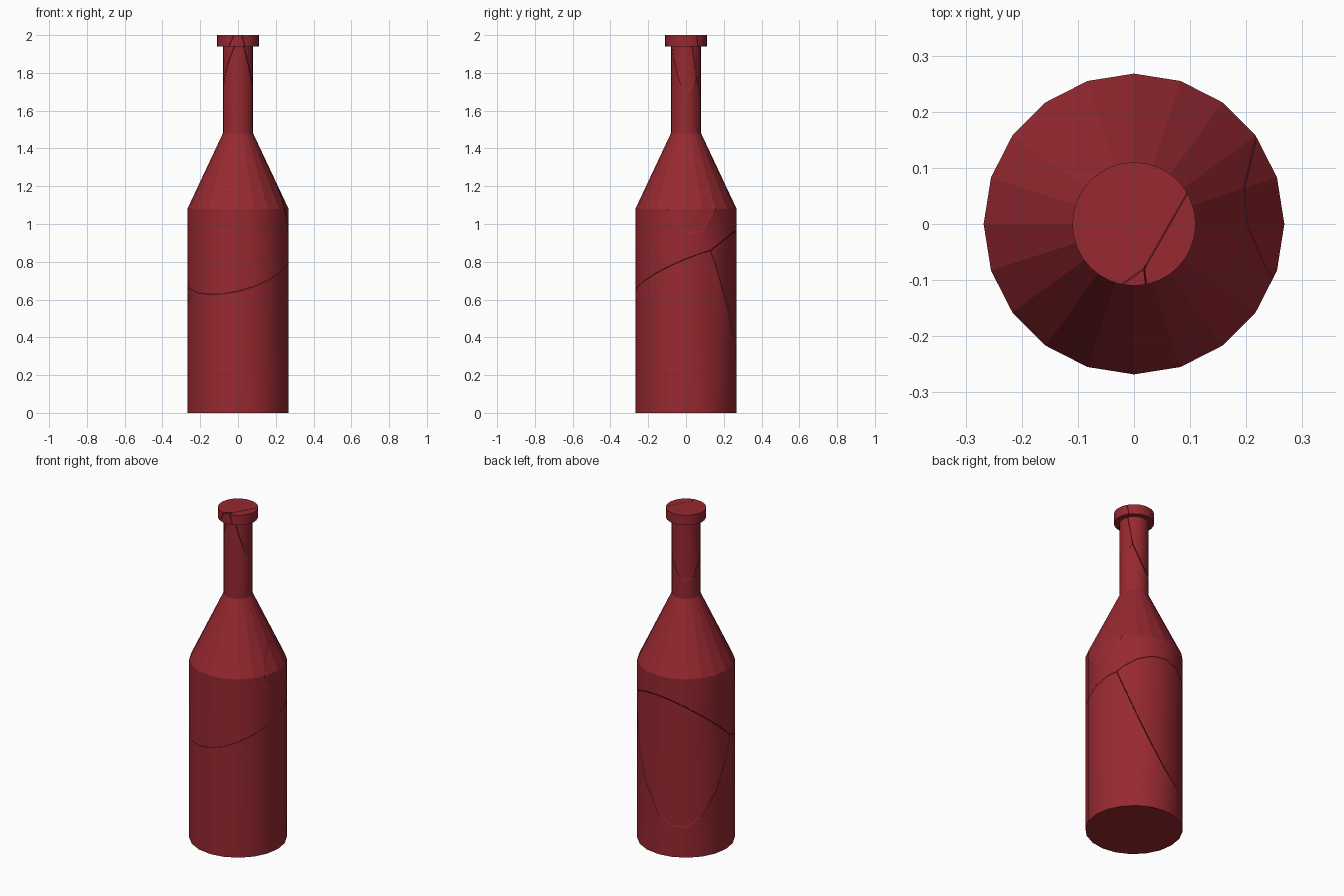
import bpy, bmesh, math
from mathutils import Vector

if "Cube" in bpy.data.objects:
    bpy.data.objects.remove(bpy.data.objects["Cube"])

GAP = 0.001  # half width of each crack

mat = bpy.data.materials.new("dark_red_glass")
mat.diffuse_color = (0.31, 0.022, 0.03, 1)
mat.use_nodes = True
mat.node_tree.nodes["Principled BSDF"].inputs["Base Color"].default_value = mat.diffuse_color


def lathe(bm, profile, sides):
    """Closed solid of revolution from (radius, z) points, bottom to top."""
    rings = []
    for r, z in profile:
        rings.append([bm.verts.new((r * math.cos(2 * math.pi * i / sides),
                                    r * math.sin(2 * math.pi * i / sides), z))
                      for i in range(sides)])
    for a, b in zip(rings, rings[1:]):
        for i in range(sides):
            j = (i + 1) % sides
            bm.faces.new((a[i], a[j], b[j], b[i]))
    bm.faces.new(rings[0][::-1])
    bm.faces.new(rings[-1])


def plane(a, b, c, toward):
    """Plane through three points, normal facing the given direction."""
    a, b, c = Vector(a), Vector(b), Vector(c)
    n = (b - a).cross(c - a).normalized()
    return a, (n if n.dot(Vector(toward)) > 0 else -n)


# Crack planes in the body, meeting along the line A-C
A, C = (0.233, 0.13, 0.86), (-0.26, -0.05, 0.67)
front_cut = plane(A, C, (0, -0.265, 0.645), (0, 0, 1))
back_cut = plane(A, C, (0, 0.265, 0.96), (0, 0, 1))
chip_cut = plane(A, C, (-0.125, 0.236, 0.18), (0, 1, 0))

# Crack planes in the neck, meeting along the line J-K
J, K = (0.018, -0.08, 2.0), (0.057, 0.055, 1.77)
right_back = plane(J, K, (0.095, 0.055, 2.0), (1, 0, 0))
back_main = plane(J, K, (-0.056, 0.056, 1.595), (0, 1, 0))
right_main = (Vector(J), Vector((0.993, 0.116, 0.2447)).normalized())

# Each shard keeps the given side of its planes
shards = {
    "bottle_base": [(front_cut, -1), (chip_cut, -1)],
    "bottle_back_shard": [(back_cut, -1), (chip_cut, 1)],
    "bottle_upper_body": [(front_cut, 1), (back_cut, 1), (right_main, -1), (back_main, -1)],
    "bottle_right_shard": [(right_main, 1), (right_back, 1)],
    "bottle_mouth_shard": [(back_main, 1), (right_back, -1), (back_cut, 1)],
}

for name, cuts in shards.items():
    bm = bmesh.new()
    # Body, shoulder and neck, then the lip
    lathe(bm, [(0.268, 0), (0.268, 1.08), (0.08, 1.48), (0.08, 1.94)], 20)
    lathe(bm, [(0.11, 1.94), (0.11, 2.0)], 32)
    for (point, normal), side in cuts:
        n = normal * side
        res = bmesh.ops.bisect_plane(
            bm, geom=bm.verts[:] + bm.edges[:] + bm.faces[:], dist=1e-6,
            plane_co=point + n * GAP, plane_no=n, clear_inner=True)
        rim = [e for e in res["geom_cut"]
               if isinstance(e, bmesh.types.BMEdge) and e.is_boundary]
        if rim:
            bmesh.ops.edgeloop_fill(bm, edges=rim)
    bmesh.ops.recalc_face_normals(bm, faces=bm.faces[:])
    # Smooth upright walls, faceted shoulder
    for f in bm.faces:
        f.smooth = abs(f.normal.z) < 0.05
    for e in bm.edges:
        e.smooth = e.calc_face_angle(3.0) < math.radians(24)
    me = bpy.data.meshes.new(name)
    bm.to_mesh(me)
    bm.free()
    me.materials.append(mat)
    bpy.context.collection.objects.link(bpy.data.objects.new(name, me))
